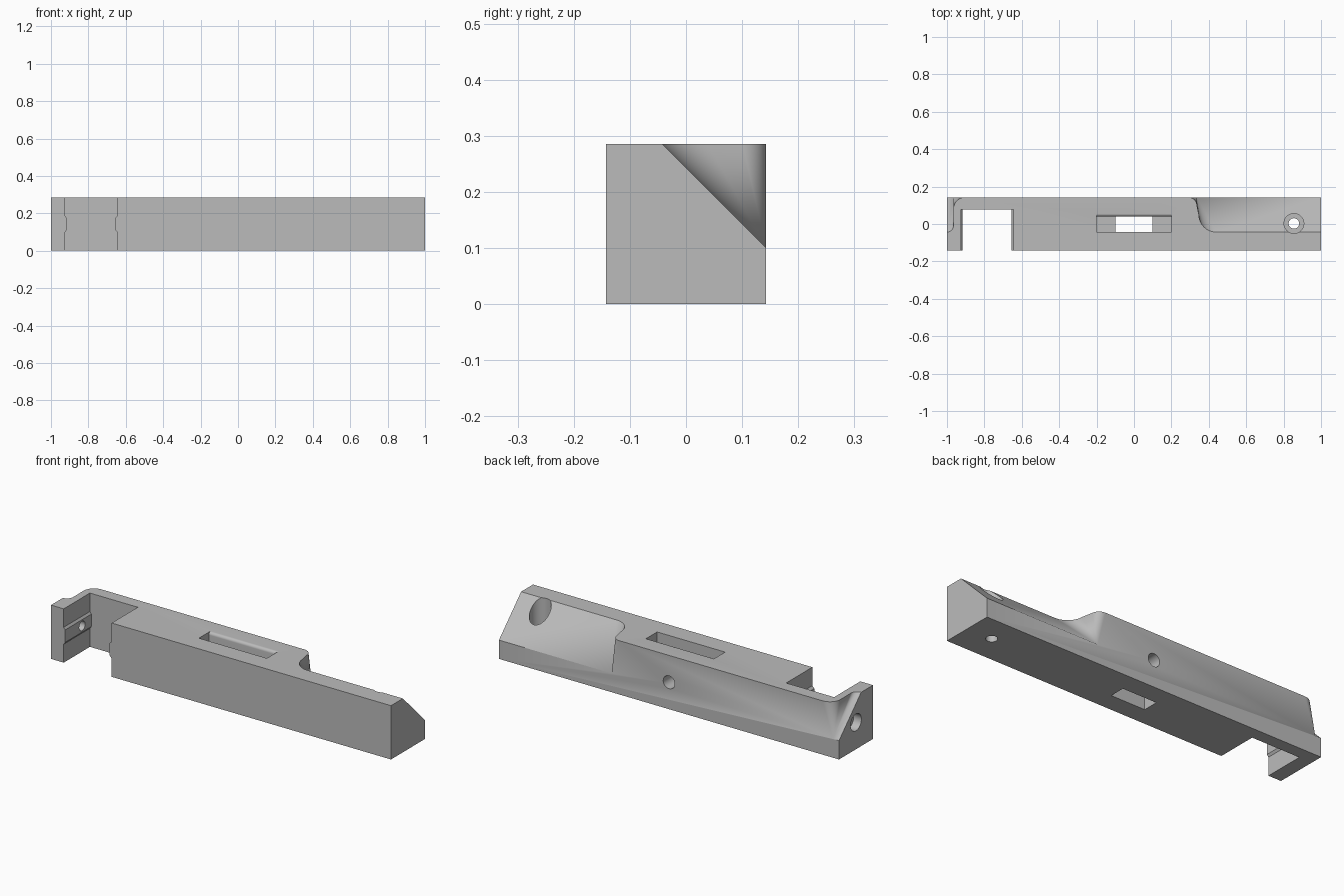
import bpy, bmesh, math
from mathutils import Vector

cube = bpy.data.objects.get("Cube")
if cube:
    bpy.data.objects.remove(cube, do_unlink=True)

H = 0.143          # half of the bar's square section
TOP = 2 * H
EDGE = -0.043      # y where the corner cuts meet the top
LOW = 0.10         # z where the corner cuts meet the back

grey = bpy.data.materials.new("plain grey")
grey.use_nodes = True
colour = (0.5, 0.5, 0.5, 1)
grey.diffuse_color = colour
grey.node_tree.nodes["Principled BSDF"].inputs["Base Color"].default_value = colour


def finish(bm, name):
    bmesh.ops.recalc_face_normals(bm, faces=bm.faces)
    mesh = bpy.data.meshes.new(name)
    bm.to_mesh(mesh)
    bm.free()
    mesh.materials.append(grey)
    obj = bpy.data.objects.new(name, mesh)
    bpy.context.collection.objects.link(obj)
    return obj


def prism(name, outline, axis, start, end):
    """Extrude a 2D outline along an axis; the other two axes keep x, y, z order."""
    bm = bmesh.new()
    rings = []
    for d in (start, end):
        ring = []
        for p in outline:
            co = list(p)
            co.insert(axis, d)
            ring.append(bm.verts.new(co))
        rings.append(ring)
        bm.faces.new(ring)
    n = len(outline)
    for i in range(n):
        j = (i + 1) % n
        bm.faces.new((rings[0][i], rings[0][j], rings[1][j], rings[1][i]))
    return finish(bm, name)


def arc(cx, cy, r, a0, a1, n=14):
    angles = [math.radians(a0 + (a1 - a0) * i / n) for i in range(n + 1)]
    return [(cx + r * math.cos(a), cy + r * math.sin(a)) for a in angles]


def rect(x0, x1, y0, y1):
    return [(x0, y0), (x1, y0), (x1, y1), (x0, y1)]


def hole(name, cx, cy, r, axis, start, end):
    return prism(name, arc(cx, cy, r, 0, 360, 40)[:-1], axis, start, end)


def corner_cut(name, apex_x, side, convex, concave, drift):
    """Sloped corner cut that closes with an S-shaped cone running to one apex."""
    s = side
    pts = arc(0, H - convex, convex, 90, 0)
    pts = [(x - convex, y) for x, y in pts]
    pts += [(x + drift + concave, y) for x, y in arc(0, EDGE + concave, concave, 180, 270)]
    bm = bmesh.new()
    apex = Vector((apex_x, H, LOW))
    curve = [apex + (Vector((apex_x + s * x, y, TOP)) - apex) * 1.2 for x, y in pts]
    far = s * 1.1
    back = H + 0.05
    top_z = curve[0].z
    ap = bm.verts.new(apex)
    q = [bm.verts.new(p) for p in curve]
    slope_top = bm.verts.new((far, curve[-1].y, top_z))
    slope_low = bm.verts.new((far, H, LOW))
    ap_b = bm.verts.new((apex_x, back, LOW))
    q_b = bm.verts.new((curve[0].x, back, top_z))
    top_b = bm.verts.new((far, back, top_z))
    low_b = bm.verts.new((far, back, LOW))
    for a, b in zip(q, q[1:]):
        bm.faces.new((ap, a, b))
    for f in ((ap, q[-1], slope_top, slope_low), (ap, slope_low, low_b, ap_b),
              (slope_low, slope_top, top_b, low_b), (ap_b, low_b, top_b, q_b),
              (ap, ap_b, q_b, q[0]), q + [slope_top, top_b, q_b]):
        bm.faces.new(f)
    return finish(bm, name)


# Main square bar
body = prism("bar_body", rect(-1, 1, -H, H), 2, 0, TOP)

# Open notch at the right end, with a raised rib on each side wall
L, R, out, step = -0.925, -0.643, 0.02, 0.012
wall = [(0, -out), (0, 0.098), (step, 0.098 + step),
        (step, 0.188 - step), (0, 0.188), (0, TOP + out)]
outline = [(L + 0.7 * x, z) for x, z in wall] + [(R - x, z) for x, z in reversed(wall)]
cutters = [prism("notch_cutter", outline, 1, -H - out, 0.077)]

# Corner cuts at both ends of the back
cutters.append(corner_cut("long_corner_cutter", 0.337, 1, 0.047, 0.092, 0.01))
cutters.append(corner_cut("short_corner_cutter", -0.965, -1, 0.062, 0.035, 0.0))

# Top slot with a rounded back lip, and the shorter opening through the base
lip = 0.015
slot = [(EDGE, H), (0.04, H)]
slot += arc(0.04 + lip, TOP - lip, lip, 180, 90, 8)
slot += [(0.04 + lip, TOP + out), (EDGE, TOP + out)]
cutters.append(prism("slot_cutter", slot, 0, -0.2, 0.2))
cutters.append(prism("base_opening_cutter", rect(-0.1, 0.1, EDGE, 0.04), 2, -out, H + out))

# Round holes: back, sloped end with counterbore, and notch arm with counterbore
cutters.append(hole("back_hole_cutter", 0, H, 0.034, 1, 0, H + out))
cutters.append(hole("end_hole_cutter", 0.855, 0.003, 0.028, 2, -out, TOP))
cutters.append(hole("end_bore_cutter", 0.855, 0.003, 0.053, 2, 0.13, TOP + out))
cutters.append(hole("arm_hole_cutter", 0, H, 0.025, 0, -1 - out, -0.85))
cutters.append(hole("arm_bore_cutter", 0, H, 0.045, 0, -1 - out, -0.955))

bpy.context.view_layer.objects.active = body
for cutter in cutters:
    cutter.hide_render = True
    mod = body.modifiers.new(cutter.name, "BOOLEAN")
    mod.operation = "DIFFERENCE"
    mod.solver = "EXACT"
    mod.object = cutter
    bpy.ops.object.modifier_apply(modifier=mod.name)
    bpy.data.objects.remove(cutter, do_unlink=True)

# Smooth the rounded surfaces, keep edges crisp
bpy.ops.object.select_all(action="DESELECT")
body.select_set(True)
bpy.ops.object.shade_smooth_by_angle(angle=math.radians(25))
